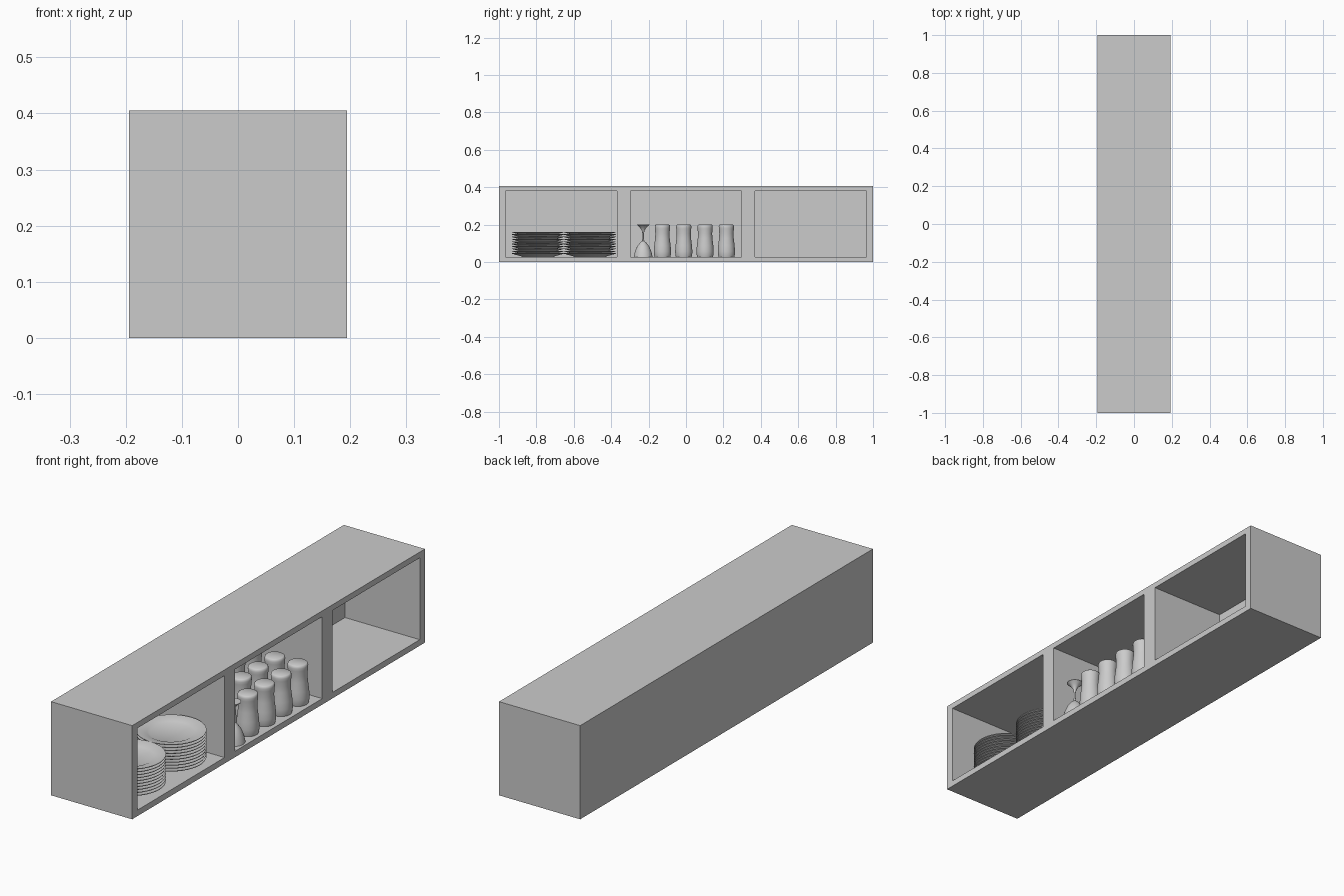
import bpy, bmesh, math
from mathutils import Vector

if "Cube" in bpy.data.objects:
    bpy.data.objects.remove(bpy.data.objects["Cube"])

DEPTH, HEIGHT, FLOOR, CEILING = 0.388, 0.405, 0.026, 0.38
FRONT = DEPTH / 2

grey = bpy.data.materials.new("plain grey")
grey.use_nodes = True
grey.diffuse_color = (0.6, 0.6, 0.6, 1)
grey.node_tree.nodes["Principled BSDF"].inputs["Base Color"].default_value = (0.6, 0.6, 0.6, 1)


def add_object(name, mesh, location=(0, 0, 0)):
    obj = bpy.data.objects.new(name, mesh)
    obj.location = location
    bpy.context.collection.objects.link(obj)
    return obj


def box(name, low, high):
    """Axis-aligned box between two corners."""
    low, high = Vector(low), Vector(high)
    bm = bmesh.new()
    bmesh.ops.create_cube(bm, size=1)
    bmesh.ops.scale(bm, vec=high - low, verts=bm.verts)
    bmesh.ops.translate(bm, vec=(low + high) / 2, verts=bm.verts)
    mesh = bpy.data.meshes.new(name)
    bm.to_mesh(mesh)
    bm.free()
    mesh.materials.append(grey)
    return add_object(name, mesh)


def lathe(name, profile, sides=32):
    """Smooth mesh turned from (radius, height) points around z."""
    bm = bmesh.new()
    verts = [bm.verts.new((r, 0, z)) for r, z in profile]
    edges = [bm.edges.new(pair) for pair in zip(verts, verts[1:])]
    bmesh.ops.spin(bm, geom=verts + edges, axis=(0, 0, 1), cent=(0, 0, 0),
                   angle=math.tau, steps=sides, use_duplicate=False)
    bmesh.ops.remove_doubles(bm, verts=bm.verts, dist=0.0003)
    bmesh.ops.recalc_face_normals(bm, faces=bm.faces)
    mesh = bpy.data.meshes.new(name)
    bm.to_mesh(mesh)
    bm.free()
    mesh.materials.append(grey)
    mesh.shade_smooth()
    mesh.set_sharp_from_angle(angle=math.radians(40))
    return mesh


# Shelf unit with three compartments open on the +x side
shelf = box("shelf_unit", (-FRONT, -1, 0), (FRONT, 1, HEIGHT))
for centre in (-0.667, 0, 0.667):
    cutter = box("compartment_cutter", (-FRONT + 0.03, centre - 0.298, FLOOR),
                 (FRONT + 0.1, centre + 0.298, CEILING))
    cutter.hide_render = True
    cut = shelf.modifiers.new("compartment", "BOOLEAN")
    cut.operation, cut.solver, cut.object = "DIFFERENCE", "EXACT", cutter
    bpy.context.view_layer.objects.active = shelf
    bpy.ops.object.modifier_apply(modifier=cut.name)
    bpy.data.objects.remove(cutter)

# Two stacks of shallow plates
plate = lathe("plate", [(0, 0), (0.08, 0), (0.095, 0.005), (0.138, 0.017), (0.139, 0.02),
                        (0.136, 0.02), (0.095, 0.011), (0.085, 0.006), (0, 0.006)], 40)
for y in (-0.792, -0.514):
    for layer in range(10):
        add_object("plate", plate, (0.04, y, FLOOR + 0.001 + layer * 0.0127))

# Rows of upturned tumblers and stemmed glasses
tumbler = lathe("tumbler", [(0, 0), (0.042, 0), (0.045, 0.012), (0.046, 0.03), (0.044, 0.06),
                            (0.039, 0.1), (0.038, 0.125), (0.040, 0.15), (0.041, 0.162),
                            (0.039, 0.17), (0.035, 0.173), (0, 0.173)])
goblet = lathe("goblet", [(0, 0), (0.05, 0), (0.045, 0.025), (0.033, 0.055), (0.018, 0.075),
                          (0.006, 0.085), (0.004, 0.1), (0.004, 0.125), (0.008, 0.143),
                          (0.02, 0.16), (0.033, 0.171), (0.033, 0.173), (0, 0.173)])
for x in (0.135, 0.025, -0.085):
    add_object("goblet", goblet, (x, -0.229, FLOOR + 0.001))
    for column in range(4):
        add_object("tumbler", tumbler, (x, -0.126 + column * 0.114, FLOOR + 0.001))
